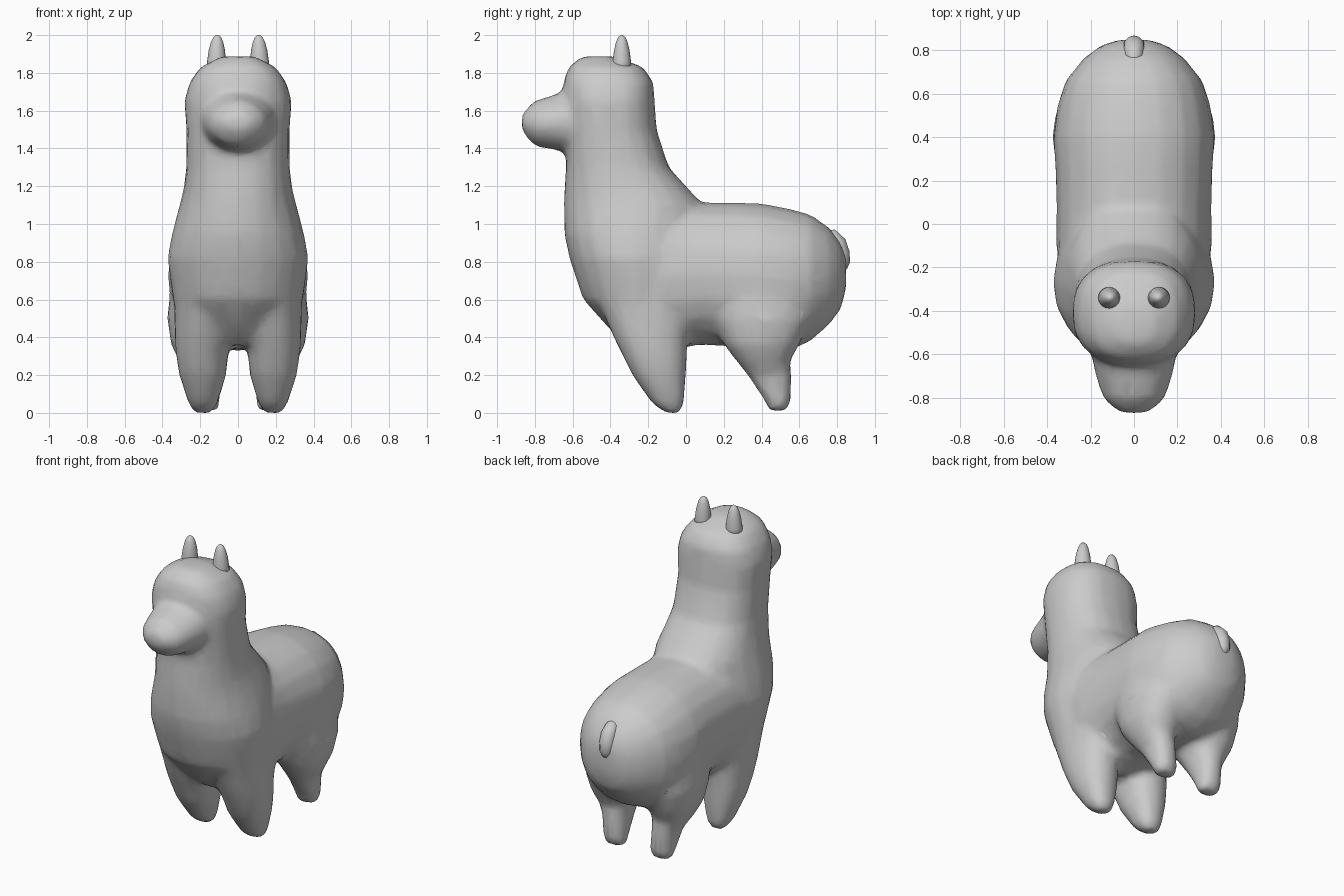
import bpy, bmesh, math

if "Cube" in bpy.data.objects:
    bpy.data.objects.remove(bpy.data.objects["Cube"])

SIDES = 20


def loft(bm, rings, axis, powers=(2.4, 2.4)):
    """Skin superellipse rings: (station, low, high, half width[, x centre]).
    Roundness runs from the first power to the last."""
    loops = []
    for k, r in enumerate(rings):
        s, lo, hi, hw = r[:4]
        cx = r[4] if len(r) > 4 else 0
        e = 2 / (powers[0] + (powers[1] - powers[0]) * k / (len(rings) - 1))
        loop = []
        for i in range(SIDES):
            a = 2 * math.pi * i / SIDES
            c, n = math.cos(a), math.sin(a)
            x = cx + hw * math.copysign(abs(c) ** e, c)
            t = (lo + hi) / 2 + (hi - lo) / 2 * math.copysign(abs(n) ** e, n)
            loop.append(bm.verts.new((x, s, t) if axis == 'Y' else (x, t, s)))
        loops.append(loop)
    for a, b in zip(loops, loops[1:]):
        for i in range(SIDES):
            j = (i + 1) % SIDES
            bm.faces.new((a[i], a[j], b[j], b[i]))
    bm.faces.new(loops[0][::-1])
    bm.faces.new(loops[-1])


def add_part(name, loft_args):
    bm = bmesh.new()
    for args in loft_args:
        part = bmesh.new()
        loft(part, *args)
        bmesh.ops.recalc_face_normals(part, faces=part.faces)
        tmp = bpy.data.meshes.new("tmp")
        part.to_mesh(tmp)
        part.free()
        bm.from_mesh(tmp)
        bpy.data.meshes.remove(tmp)
    me = bpy.data.meshes.new(name)
    bm.to_mesh(me)
    bm.free()
    ob = bpy.data.objects.new(name, me)
    bpy.context.collection.objects.link(ob)
    for p in me.polygons:
        p.use_smooth = True
    return ob


# Barrel and rump, front to back
torso = [(-.32, .42, 1.00, .32), (-.10, .335, 1.13, .36), (.08, .36, 1.115, .357),
         (.25, .35, 1.115, .362), (.40, .33, 1.11, .372), (.55, .33, 1.08, .352),
         (.66, .38, 1.05, .315), (.76, .47, .98, .235), (.82, .55, .90, .155),
         (.848, .66, .83, .07)]

# Chest, neck and head, bottom to top
neck = [(.36, -.31, -.05, .12), (.45, -.41, -.02, .22), (.60, -.545, .05, .345),
        (.82, -.618, .08, .375), (.95, -.645, .09, .35), (1.10, -.648, .09, .31),
        (1.18, -.645, .02, .29), (1.30, -.635, -.09, .274), (1.50, -.645, -.155, .274),
        (1.65, -.65, -.165, .286), (1.75, -.65, -.172, .258), (1.83, -.622, -.225, .20),
        (1.888, -.55, -.38, .09)]

# Muzzle, back to front
muzzle = [(-.50, 1.36, 1.74, .22), (-.64, 1.38, 1.71, .19), (-.71, 1.395, 1.68, .175),
          (-.80, 1.41, 1.655, .145), (-.845, 1.46, 1.61, .10), (-.87, 1.50, 1.58, .06)]

# Legs, hoof to shoulder or hip (right side; mirrored below)
front_leg = [(0, -.11, -.03, .05, .185), (.05, -.18, -.01, .078, .185), (.20, -.285, 0, .125, .187),
             (.30, -.335, .005, .138, .19), (.40, -.385, .01, .15, .185), (.60, -.47, .06, .155, .185)]
rear_leg = [(.01, .44, .53, .065, .17), (.06, .42, .555, .077, .17), (.20, .325, .56, .085, .18),
            (.27, .27, .55, .115, .195), (.36, .20, .60, .15, .205), (.50, .14, .66, .17, .205),
            (.70, .14, .60, .165, .19)]


def mirrored(rings):
    return [r[:4] + (-r[4],) for r in rings]


# Fuse the lofts into one soft body
parts = [(torso, 'Y', (2.2, 2.2)), (neck, 'Z', (1.9, 2.6)), (muzzle, 'Y', (2, 1.8))]
for leg in (front_leg, rear_leg):
    parts += [(leg, 'Z', (2.3, 2.1)), (mirrored(leg), 'Z', (2.3, 2.1))]
body = add_part("body", parts)
remesh = body.modifiers.new("fuse", 'REMESH')
remesh.mode = 'VOXEL'
remesh.voxel_size = .022
remesh.use_smooth_shade = True
soften = body.modifiers.new("soften", 'SMOOTH')
soften.factor = .5
soften.iterations = 8
reduce = body.modifiers.new("reduce", 'DECIMATE')
reduce.ratio = .2

# Upright rounded ears
ear = [(1.80, -.39, -.29, .052), (1.86, -.389, -.291, .05), (1.92, -.381, -.299, .043),
       (1.965, -.37, -.31, .032), (1.988, -.36, -.32, .021), (2.0, -.346, -.334, .007)]
for name, side in (("right_ear", 1), ("left_ear", -1)):
    rings = [r + (side * (.115 - .025 * (r[0] - 1.8)),) for r in ear]
    add_part(name, [(rings, 'Z', (2, 2))])

# Short tail hugging the rump
path = [(.72, .95, .3), (.765, .935, .85), (.80, .895, 1), (.818, .84, 1),
        (.825, .79, .85), (.828, .76, .5), (.829, .75, .1)]
curve = bpy.data.curves.new("tail", 'CURVE')
curve.dimensions = '3D'
curve.bevel_depth = .05
curve.bevel_resolution = 4
curve.use_fill_caps = True
spline = curve.splines.new('POLY')
spline.points.add(len(path) - 1)
for p, (y, z, r) in zip(spline.points, path):
    p.co = (0, y, z, 1)
    p.radius = r
spline.use_smooth = True
bpy.context.collection.objects.link(bpy.data.objects.new("tail", curve))
